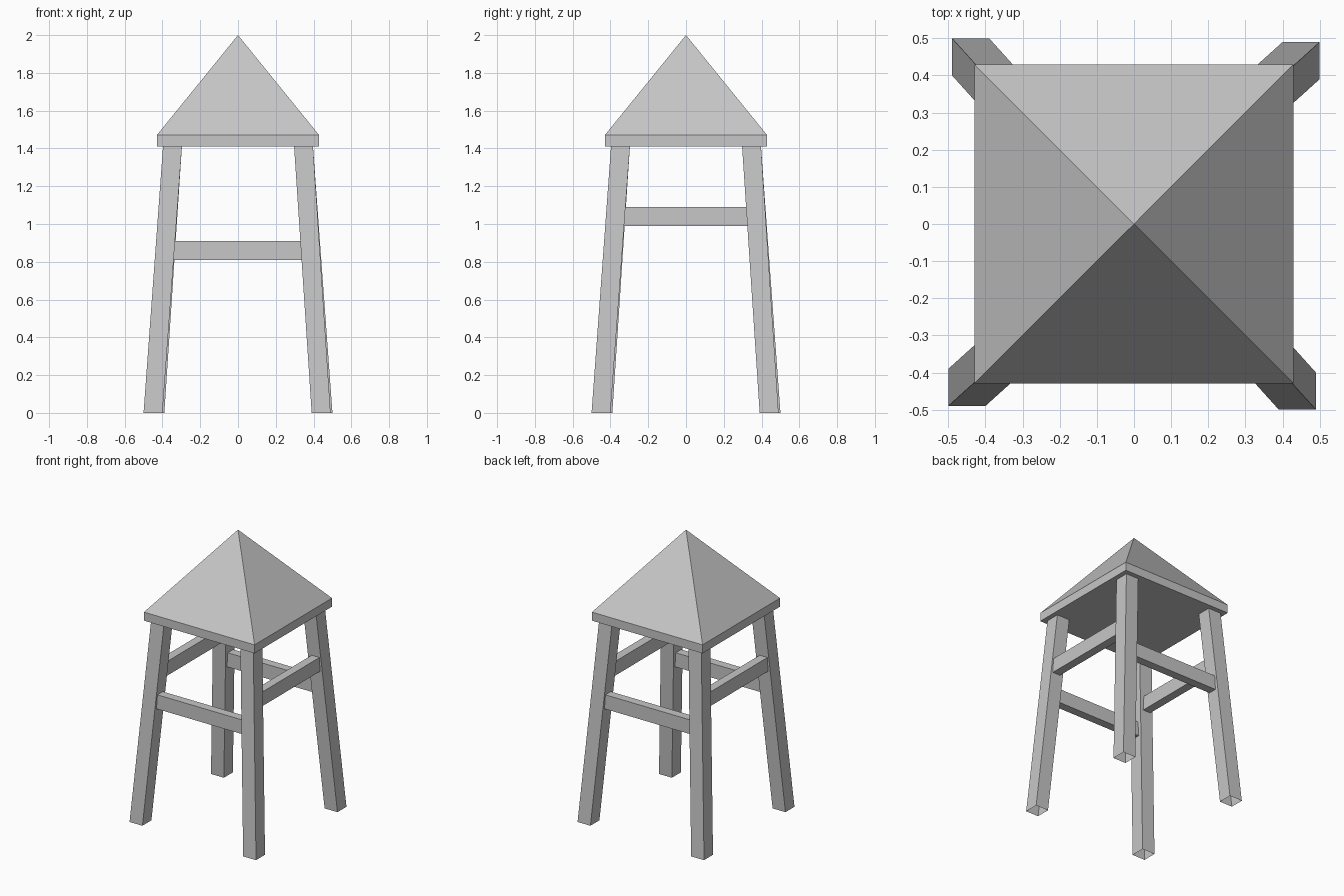
import bpy
import bmesh
from math import pi
from mathutils import Matrix

cube = bpy.data.objects.get("Cube")
if cube:
    bpy.data.objects.remove(cube)

GREY = (0.57, 0.57, 0.57, 1)
grey = bpy.data.materials.new("plain grey")
grey.use_nodes = True
grey.diffuse_color = GREY
grey.node_tree.nodes["Principled BSDF"].inputs["Base Color"].default_value = GREY


def finish(name, bm):
    bmesh.ops.recalc_face_normals(bm, faces=bm.faces)
    mesh = bpy.data.meshes.new(name)
    bm.to_mesh(mesh)
    bm.free()
    mesh.materials.append(grey)
    obj = bpy.data.objects.new(name, mesh)
    bpy.context.collection.objects.link(obj)
    return obj


def box(name, size, center):
    bm = bmesh.new()
    bmesh.ops.create_cube(bm, size=1)
    bmesh.ops.scale(bm, vec=size, verts=bm.verts)
    bmesh.ops.translate(bm, vec=center, verts=bm.verts)
    return finish(name, bm)


def square(bm, x, y, z, width):
    """Ring of four vertices, with its outer corner at x, y."""
    return [bm.verts.new((x - dx * width, y - dy * width, z))
            for dx, dy in ((0, 0), (1, 0), (1, 1), (0, 1))]


def leg(name, turn):
    """Leaning square tube, open at both ends, turned about the centre."""
    bm = bmesh.new()
    low = square(bm, 0.5, 0.49, 0, 0.1)
    high = square(bm, 0.397, 0.397, EAVES, 0.1)
    for i in range(4):
        j = (i + 1) % 4
        bm.faces.new((low[i], low[j], high[j], high[i]))
    bmesh.ops.rotate(bm, verts=bm.verts, matrix=Matrix.Rotation(turn, 3, "Z"))
    return finish(name, bm)


EAVES, SLOPE, HALF = 1.41, 1.47, 0.43

# Roof: a thin slab drawn up into a pyramid
bm = bmesh.new()
rings = [square(bm, HALF, HALF, z, 2 * HALF) for z in (EAVES, SLOPE)]
apex = bm.verts.new((0, 0, 2))
bm.faces.new(rings[0])
for i in range(4):
    j = (i + 1) % 4
    bm.faces.new((rings[0][i], rings[0][j], rings[1][j], rings[1][i]))
    bm.faces.new((rings[1][i], rings[1][j], apex))
finish("roof", bm)

# Legs, one per corner
for i, corner in enumerate(("back_left", "back_right", "front_right", "front_left")):
    leg(corner + "_leg", i * pi / 2)

# Rails between the legs: low at front and back, higher at the sides
for side, front_name, side_name in ((-1, "front", "right"), (1, "back", "left")):
    box(front_name + "_rail", (0.75, 0.06, 0.1), (0, side * 0.388, 0.86))
    box(side_name + "_rail", (0.06, 0.73, 0.1), (side * 0.38, 0, 1.04))
